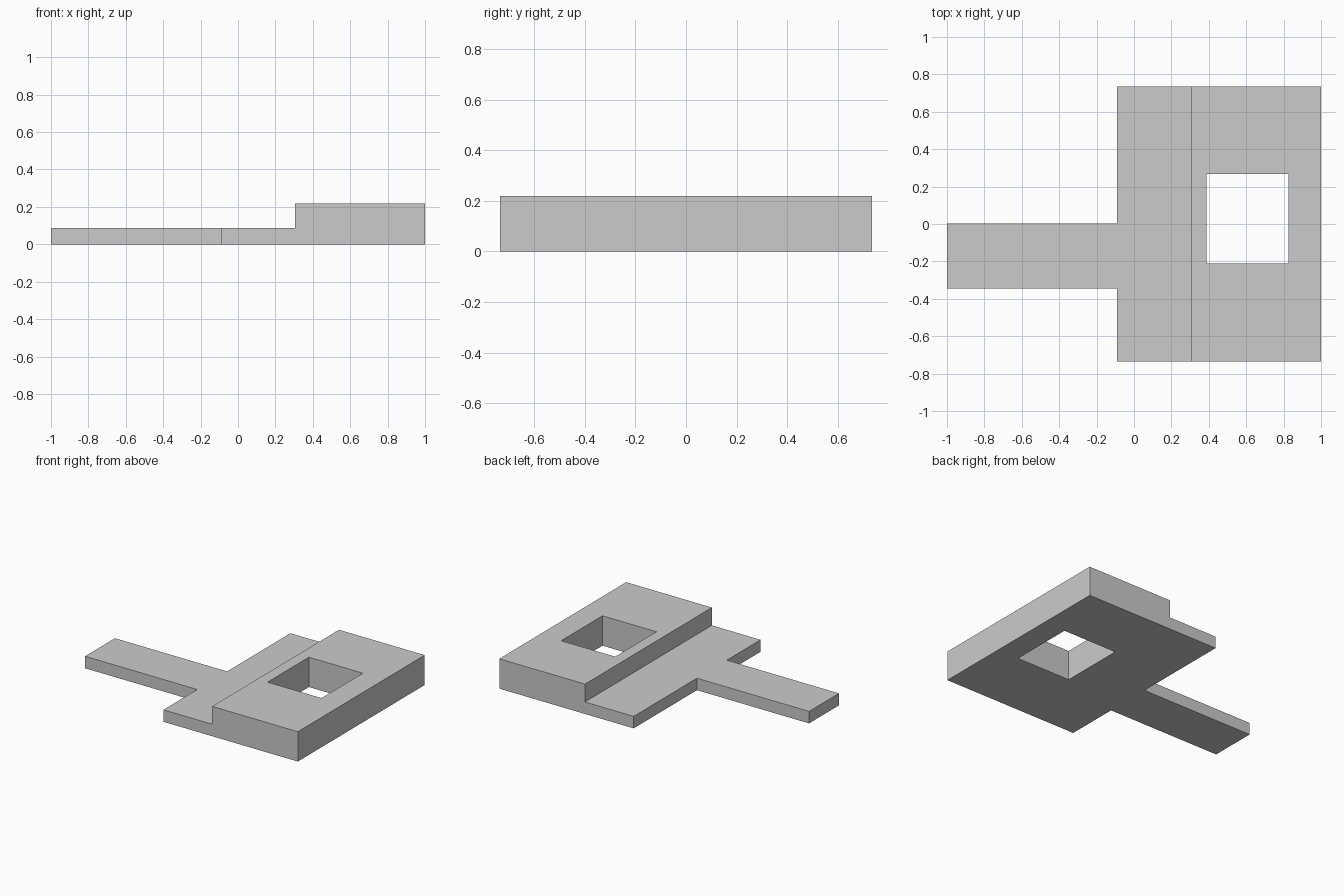
import bpy, bmesh, math

if "Cube" in bpy.data.objects:
    bpy.data.objects.remove(bpy.data.objects["Cube"])

# Break lines of the stepped plate along each axis
XS = [-1.0, -0.09, 0.305, 0.388, 0.826, 1.0]
YS = [-0.735, -0.344, -0.212, 0.002, 0.267, 0.735]
ZS = [0.0, 0.088, 0.219]
AXES = (XS, YS, ZS)


def solid(c):
    i, j, k = c
    if not (0 <= i < 5 and 0 <= j < 5 and 0 <= k < 2):
        return False
    if i == 0:                       # thin handle
        return k == 0 and j in (1, 2)
    if i == 1:                       # low ledge
        return k == 0
    return not (i == 3 and j in (2, 3))  # raised block with square window


bm = bmesh.new()
verts = {}


def vert(idx):
    if idx not in verts:
        verts[idx] = bm.verts.new([AXES[a][idx[a]] for a in range(3)])
    return verts[idx]


# Skin only the exposed sides of the solid cells
for cell in [(i, j, k) for i in range(5) for j in range(5) for k in range(2)]:
    if not solid(cell):
        continue
    for a in range(3):
        u, v = (a + 1) % 3, (a + 2) % 3
        for side in (0, 1):
            near = list(cell)
            near[a] += 2 * side - 1
            if solid(near):
                continue
            ring = []
            for du, dv in ((0, 0), (1, 0), (1, 1), (0, 1)):
                p = list(cell)
                p[a] += side
                p[u] += du
                p[v] += dv
                ring.append(vert(tuple(p)))
            bm.faces.new(ring if side else ring[::-1])

# Merge flat neighbouring faces
bmesh.ops.dissolve_limit(bm, angle_limit=math.radians(1),
                         verts=bm.verts[:], edges=bm.edges[:])

mesh = bpy.data.meshes.new("stepped_plate_with_handle")
bm.to_mesh(mesh)
bm.free()
obj = bpy.data.objects.new("stepped_plate_with_handle", mesh)
bpy.context.collection.objects.link(obj)
